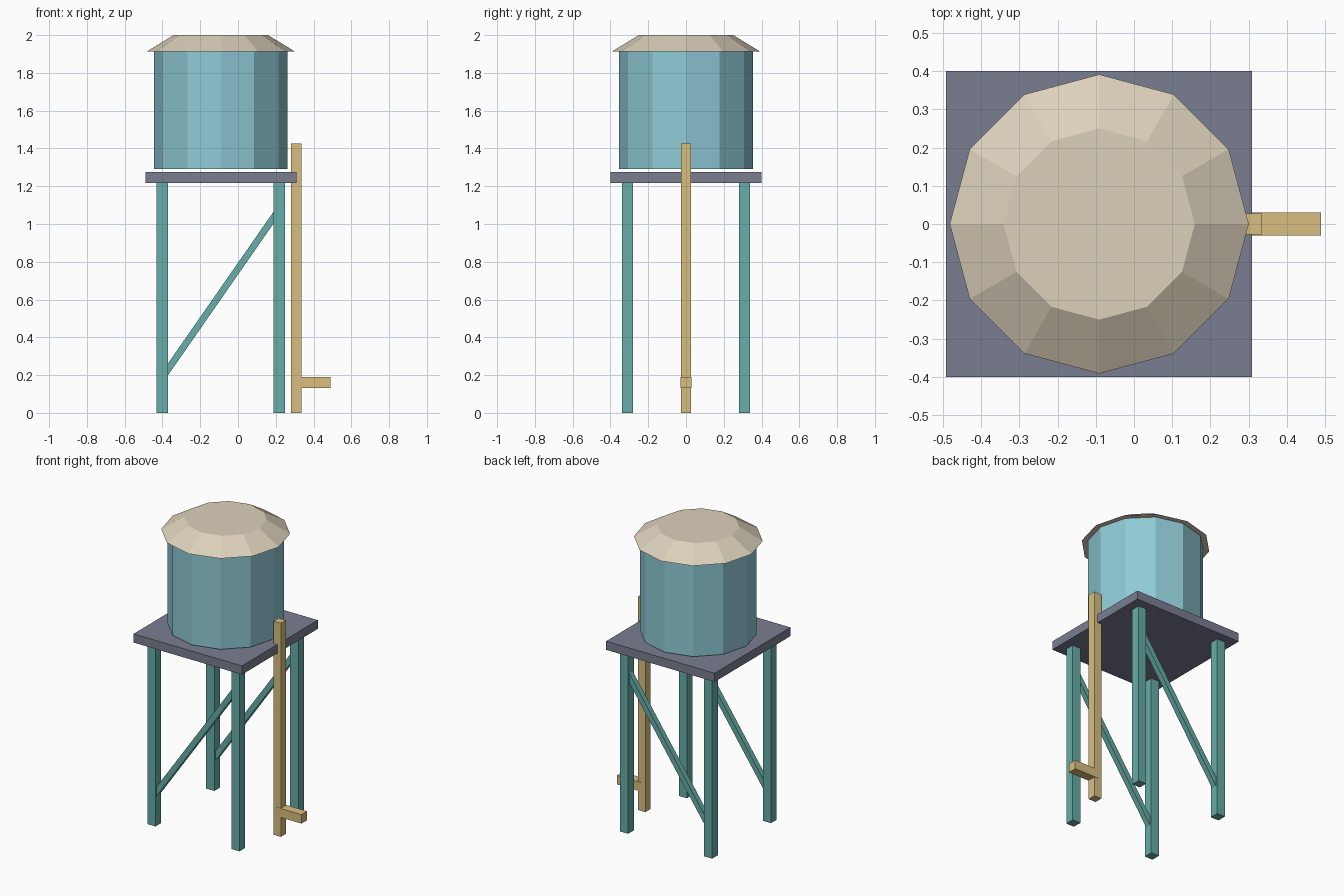
import bpy
import math
from mathutils import Vector

if "Cube" in bpy.data.objects:
    bpy.data.objects.remove(bpy.data.objects["Cube"], do_unlink=True)


def material(name, rgb):
    """Flat material from 0-255 display values, stored as linear."""
    color = [((c / 255 + 0.055) / 1.055) ** 2.4 for c in rgb] + [1]
    mat = bpy.data.materials.new(name)
    mat.use_nodes = True
    mat.diffuse_color = color
    bsdf = mat.node_tree.nodes["Principled BSDF"]
    bsdf.inputs["Base Color"].default_value = color
    bsdf.inputs["Roughness"].default_value = 0.9
    return mat


TANK_BLUE = material("tank blue", (143, 202, 214))
LEG_TEAL = material("leg teal", (103, 174, 168))
ROOF_CREAM = material("roof cream", (220, 209, 187))
DECK_GREY = material("deck grey", (122, 126, 144))
PIPE_TAN = material("pipe tan", (216, 191, 128))

CENTER_X = -0.091
LEG_OFFSET = 0.31
DECK_BOTTOM, DECK_TOP = 1.218, 1.276


def box(name, low, high, mat):
    low, high = Vector(low), Vector(high)
    bpy.ops.mesh.primitive_cube_add(size=1, location=(low + high) / 2)
    ob = bpy.context.object
    ob.name = name
    ob.scale = high - low
    ob.data.materials.append(mat)
    return ob


def drum(name, r_low, r_high, z_low, z_high, mat):
    """Twelve-sided flat-shaded frustum on the tower axis."""
    bpy.ops.mesh.primitive_cone_add(
        vertices=12, radius1=r_low, radius2=r_high, depth=z_high - z_low,
        location=(CENTER_X, 0, (z_low + z_high) / 2))
    ob = bpy.context.object
    ob.name = name
    ob.data.materials.append(mat)


def beam(name, start, end, width, mat):
    """Square bar between two points in a plane of constant y."""
    start, end = Vector(start), Vector(end)
    run = end - start
    bpy.ops.mesh.primitive_cube_add(size=1, location=(start + end) / 2)
    ob = bpy.context.object
    ob.name = name
    ob.scale = (width, width, run.length)
    ob.rotation_euler.y = math.atan2(run.x, run.z)
    ob.data.materials.append(mat)


# Tank and roof
drum("tank", 0.354, 0.354, 1.291, 1.92, TANK_BLUE)
drum("roof", 0.391, 0.25, 1.914, 2.0, ROOF_CREAM)

# Deck
box("deck", (CENTER_X - 0.4, -0.4, DECK_BOTTOM),
    (CENTER_X + 0.4, 0.4, DECK_TOP), DECK_GREY)

# Legs and one diagonal brace on the front and back
for depth, y in (("front", -LEG_OFFSET), ("back", LEG_OFFSET)):
    for side, x in (("right", CENTER_X - LEG_OFFSET), ("left", CENTER_X + LEG_OFFSET)):
        box(f"{depth}_{side}_leg", (x - 0.03, y - 0.03, 0),
            (x + 0.03, y + 0.03, DECK_BOTTOM), LEG_TEAL)
    beam(f"{depth}_brace", (CENTER_X - LEG_OFFSET, y, 0.187),
         (CENTER_X + LEG_OFFSET, y, 1.078), 0.036, LEG_TEAL)

# Downpipe and spout
box("downpipe", (0.281, -0.027, 0), (0.335, 0.027, 1.425), PIPE_TAN)
box("spout", (0.309, -0.03, 0.131), (0.489, 0.03, 0.191), PIPE_TAN)
